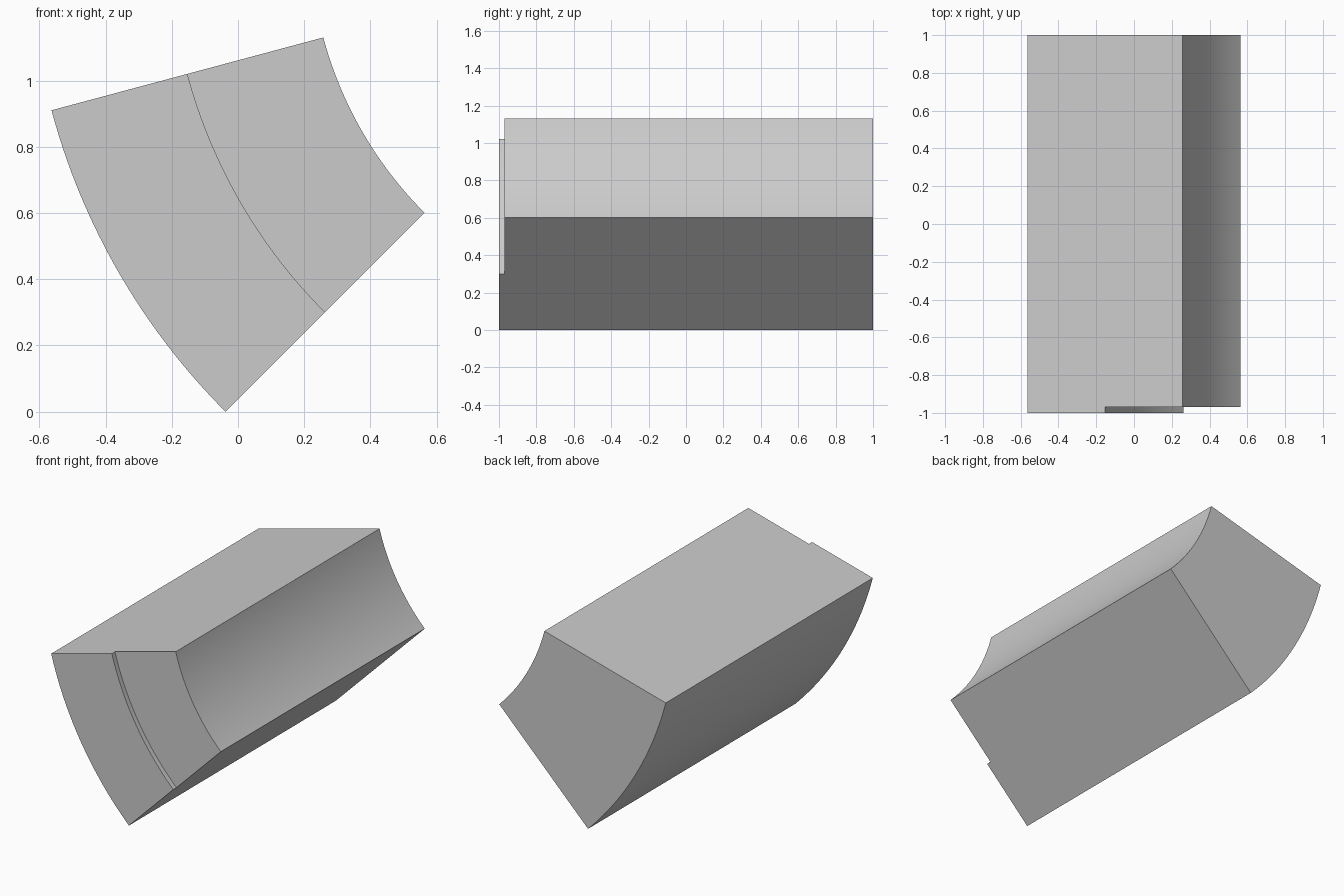
import bpy, bmesh
from math import radians, cos, sin
from mathutils import Matrix, Vector

if "Cube" in bpy.data.objects:
    bpy.data.objects.remove(bpy.data.objects["Cube"], do_unlink=True)

# Plain grey material
grey = bpy.data.materials.new("plain grey")
grey.use_nodes = True
colour = (0.6, 0.6, 0.6, 1)
grey.diffuse_color = colour
grey.node_tree.nodes["Principled BSDF"].inputs["Base Color"].default_value = colour

# Ring proportions: bore, step and outer radii, and the arc covered
R_IN, R_STEP, R_OUT = 1.181, 1.606, 2.031
START, END, SEGMENTS = radians(195), radians(225), 32
STEP_Y = -0.97
CENTRE = Vector(((R_OUT * cos(radians(15)) + R_IN * cos(radians(45))) / 2,
                 0, R_OUT * sin(radians(45))))

# Stepped cross-section as (radius, y)
section = [(R_IN, STEP_Y), (R_STEP, STEP_Y), (R_STEP, -1),
           (R_OUT, -1), (R_OUT, 1), (R_IN, 1)]

# Sweep the section around the ring axis, capping both ends
bm = bmesh.new()
verts = [bm.verts.new(CENTRE + Vector((r * cos(START), y, r * sin(START))))
         for r, y in section]
face = bm.faces.new(verts)
cap = bmesh.ops.duplicate(bm, geom=[face])
profile = [g for g in cap["geom"] if isinstance(g, (bmesh.types.BMFace,
                                                    bmesh.types.BMEdge,
                                                    bmesh.types.BMVert))]
bmesh.ops.spin(bm, geom=profile, cent=CENTRE, axis=(0, -1, 0),
               angle=END - START, steps=SEGMENTS, use_duplicate=False)
bmesh.ops.remove_doubles(bm, verts=bm.verts, dist=0.0001)
bmesh.ops.recalc_face_normals(bm, faces=bm.faces)

mesh = bpy.data.meshes.new("stepped_ring_segment")
bm.to_mesh(mesh)
bm.free()
mesh.materials.append(grey)
segment = bpy.data.objects.new("stepped_ring_segment", mesh)
bpy.context.collection.objects.link(segment)

# Smooth the curved walls, keep the corners sharp
bpy.context.view_layer.objects.active = segment
segment.select_set(True)
bpy.ops.object.shade_smooth_by_angle(angle=radians(30))
